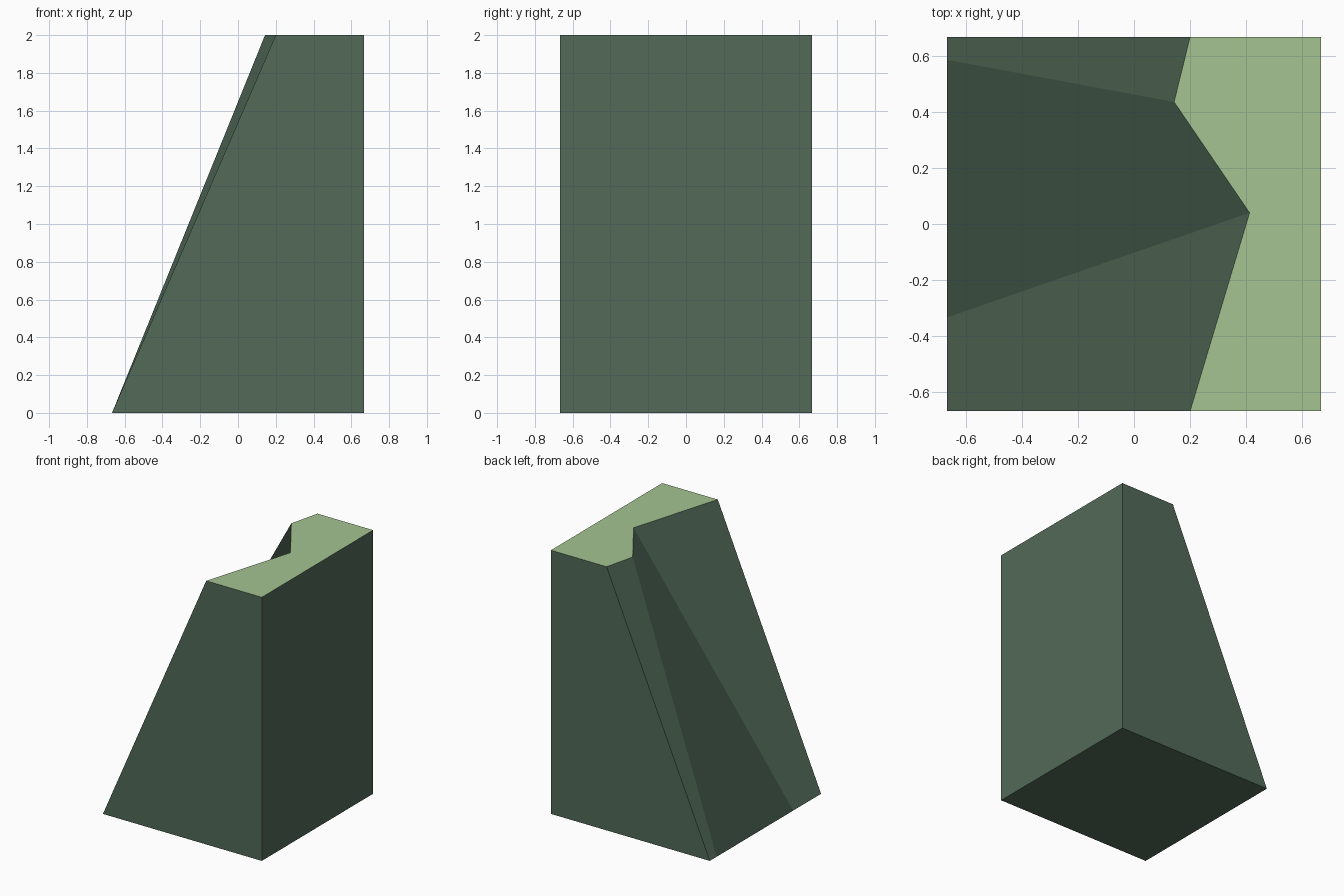
import bpy
import bmesh

cube = bpy.data.objects.get("Cube")
if cube:
    bpy.data.objects.remove(cube, do_unlink=True)


def srgb(r, g, b):
    def lin(c):
        c /= 255
        return c / 12.92 if c <= 0.04045 else ((c + 0.055) / 1.055) ** 2.4
    return (lin(r), lin(g), lin(b), 1)


def material(name, color):
    mat = bpy.data.materials.new(name)
    mat.use_nodes = True
    mat.diffuse_color = color
    mat.node_tree.nodes["Principled BSDF"].inputs["Base Color"].default_value = color
    return mat


HALF, HEIGHT = 0.6667, 2.0

# Notched rim along the top, and the matching points along the straight foot
rim = [(0.20, -HALF), (0.412, 0.04), (0.143, 0.435), (0.20, HALF)]
foot = [(-HALF, -HALF), (-HALF, -0.333), (-HALF, 0.585), (-HALF, HALF)]
rear = [(HALF, HALF), (HALF, -HALF)]

bm = bmesh.new()
top = [bm.verts.new((x, y, HEIGHT)) for x, y in rim + rear]
base = [bm.verts.new((x, y, 0)) for x, y in foot + rear]

# Walls lofted between the two outlines
count = len(top)
for i in range(count):
    j = (i + 1) % count
    bm.faces.new((base[i], top[i], top[j], base[j]))

# Flat underside and light cap
bm.faces.new(base)
cap = bm.faces.new(top[::-1])
cap.material_index = 1

mesh = bpy.data.meshes.new("cliff_block")
bm.to_mesh(mesh)
bm.free()
mesh.materials.append(material("dark green rock", srgb(82, 106, 88)))
mesh.materials.append(material("light green grass", srgb(165, 196, 145)))
block = bpy.data.objects.new("cliff_block", mesh)
bpy.context.collection.objects.link(block)
